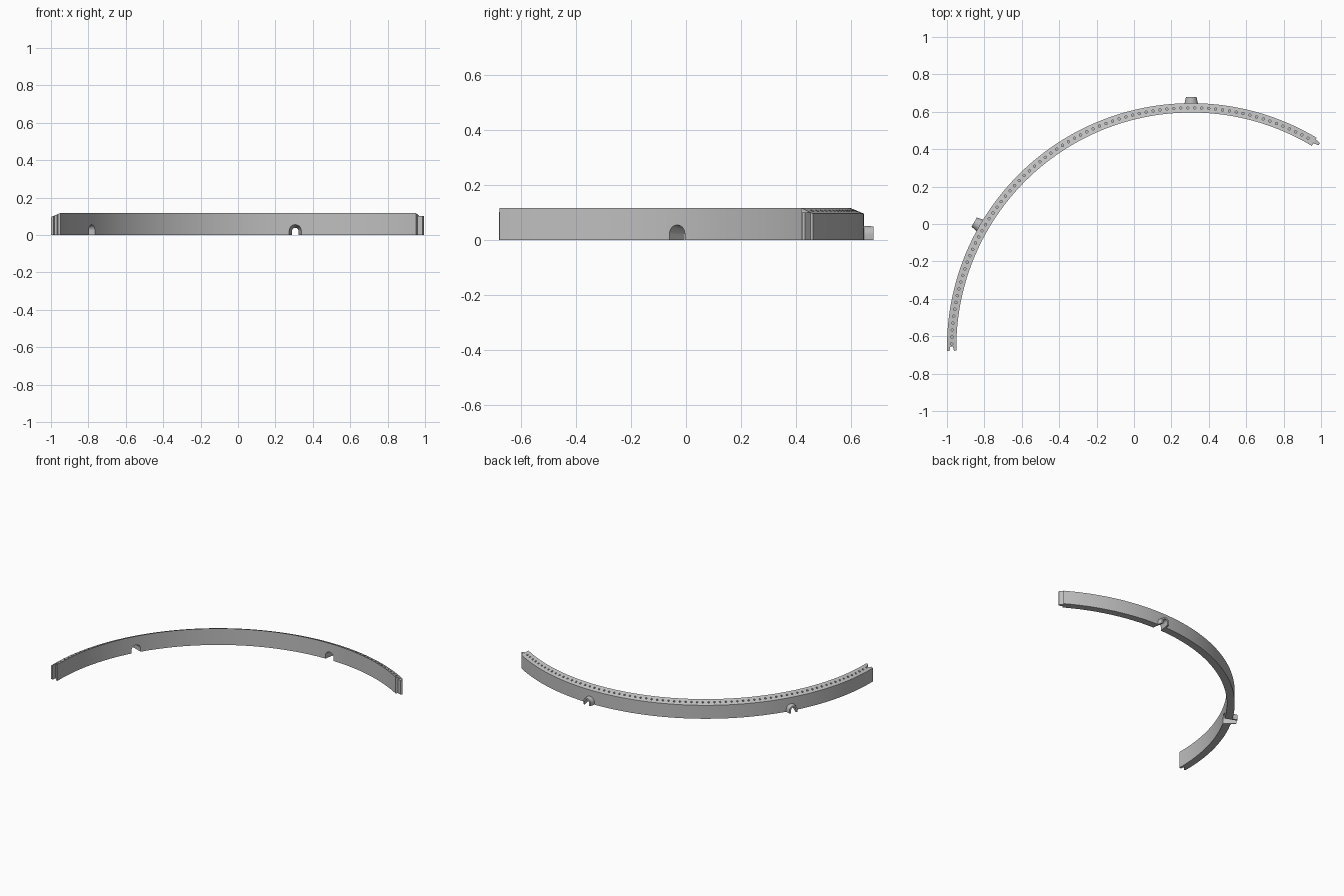
import bpy
import bmesh
from math import sin, cos, pi, radians

if "Cube" in bpy.data.objects:
    bpy.data.objects.remove(bpy.data.objects["Cube"], do_unlink=True)

CX, CY = 0.306, -0.66            # centre of the ring
R_IN, R_OUT = 1.256, 1.306       # wall radii
Z_IN, Z_OUT = 0.117, 0.096       # sloped top heights
A_START, A_END = radians(180.8), radians(59.1)
R_MID = (R_IN + R_OUT) / 2

grey = bpy.data.materials.new("light grey")
grey.use_nodes = True
colour = (0.52, 0.52, 0.52, 1)
grey.diffuse_color = colour
grey.node_tree.nodes["Principled BSDF"].inputs["Base Color"].default_value = colour


def place(angle, r, t, z):
    """Point at radius r on a ray, shifted t along the tangent (clockwise)."""
    return (CX + r * cos(angle) + t * sin(angle),
            CY + r * sin(angle) - t * cos(angle), z)


def loft(bm, loops):
    """Skin a row of matching loops and cap both ends."""
    rings = [[bm.verts.new(p) for p in loop] for loop in loops]
    n = len(rings[0])
    for a, b in zip(rings, rings[1:]):
        for i in range(n):
            j = (i + 1) % n
            bm.faces.new((a[i], a[j], b[j], b[i]))
    bm.faces.new(rings[0][::-1])
    bm.faces.new(rings[-1])


def make(name, loft_list):
    bm = bmesh.new()
    for loops in loft_list:
        loft(bm, loops)
    bmesh.ops.recalc_face_normals(bm, faces=bm.faces)
    mesh = bpy.data.meshes.new(name)
    bm.to_mesh(mesh)
    bm.free()
    obj = bpy.data.objects.new(name, mesh)
    bpy.context.collection.objects.link(obj)
    mesh.materials.append(grey)
    return obj


def combine(target, tool, operation):
    """Apply a boolean and remove the tool."""
    mod = target.modifiers.new(operation, "BOOLEAN")
    mod.operation, mod.object, mod.solver = operation, tool, "EXACT"
    bpy.context.view_layer.objects.active = target
    bpy.ops.object.modifier_apply(modifier=mod.name)
    bpy.data.objects.remove(tool, do_unlink=True)


def arch(angle, r, half, top, bottom):
    """Round-topped doorway outline facing along the ray."""
    steps = 12
    pts = [(half, bottom)]
    pts += [(half * cos(pi * i / steps), top - half + half * sin(pi * i / steps))
            for i in range(steps + 1)]
    pts += [(-half, bottom)]
    return [place(angle, r, t, z) for t, z in pts]


def key(angle, r, base, depth, z_low, z_high):
    """Tapered joint key pointing clockwise from the given end."""
    plan = [(-0.014, base), (0.014, base), (0.007, depth), (-0.007, depth)]
    return [[place(angle, r + dr, t, z) for dr, t in plan] for z in (z_low, z_high)]


# Curved wall with sloping top
SEGMENTS = 96
section = [(R_IN, 0), (R_OUT, 0), (R_OUT, Z_OUT), (R_IN, Z_IN)]
angles = [A_START + (A_END - A_START) * i / SEGMENTS for i in range(SEGMENTS + 1)]
wall = make("curved_wall", [[[place(a, r, 0, z) for r, z in section] for a in angles]])

# Tapered collars on the outside and the cable passages through them
ports = [radians(90), radians(150)]
collars = make("collars", [[arch(a, R_OUT - 0.02, 0.04, 0.052, 0),
                            arch(a, R_OUT + 0.034, 0.028, 0.05, 0)] for a in ports])
combine(wall, collars, "UNION")
passages = make("passages", [[arch(a, R_IN - 0.01, 0.034, 0.057, -0.02),
                              arch(a, R_OUT + 0.045, 0.015, 0.036, -0.02)] for a in ports])
combine(wall, passages, "DIFFERENCE")

# Joint: tongue on one end, matching groove in the other
tongue = make("tongue", [key(A_END, R_MID + 0.003, -0.01, 0.029, 0, 0.1)])
combine(wall, tongue, "UNION")
groove = make("groove", [key(A_START, R_MID, -0.01, 0.022, -0.02, 0.15)])
combine(wall, groove, "DIFFERENCE")

# Row of small blind holes along the top
HOLES, SIDES, HOLE_R = 72, 10, 0.0065
drills = []
for i in range(HOLES):
    a = radians(180) - radians(120) * (i + 0.5) / HOLES
    drills.append([[place(a, R_MID + HOLE_R * cos(2 * pi * k / SIDES),
                          HOLE_R * sin(2 * pi * k / SIDES), z) for k in range(SIDES)]
                   for z in (0.075, 0.14)])
combine(wall, make("drills", drills), "DIFFERENCE")

# Smooth the curve, keep corners crisp
bpy.ops.object.select_all(action="DESELECT")
wall.select_set(True)
bpy.context.view_layer.objects.active = wall
bpy.ops.object.shade_smooth_by_angle(angle=radians(25))
